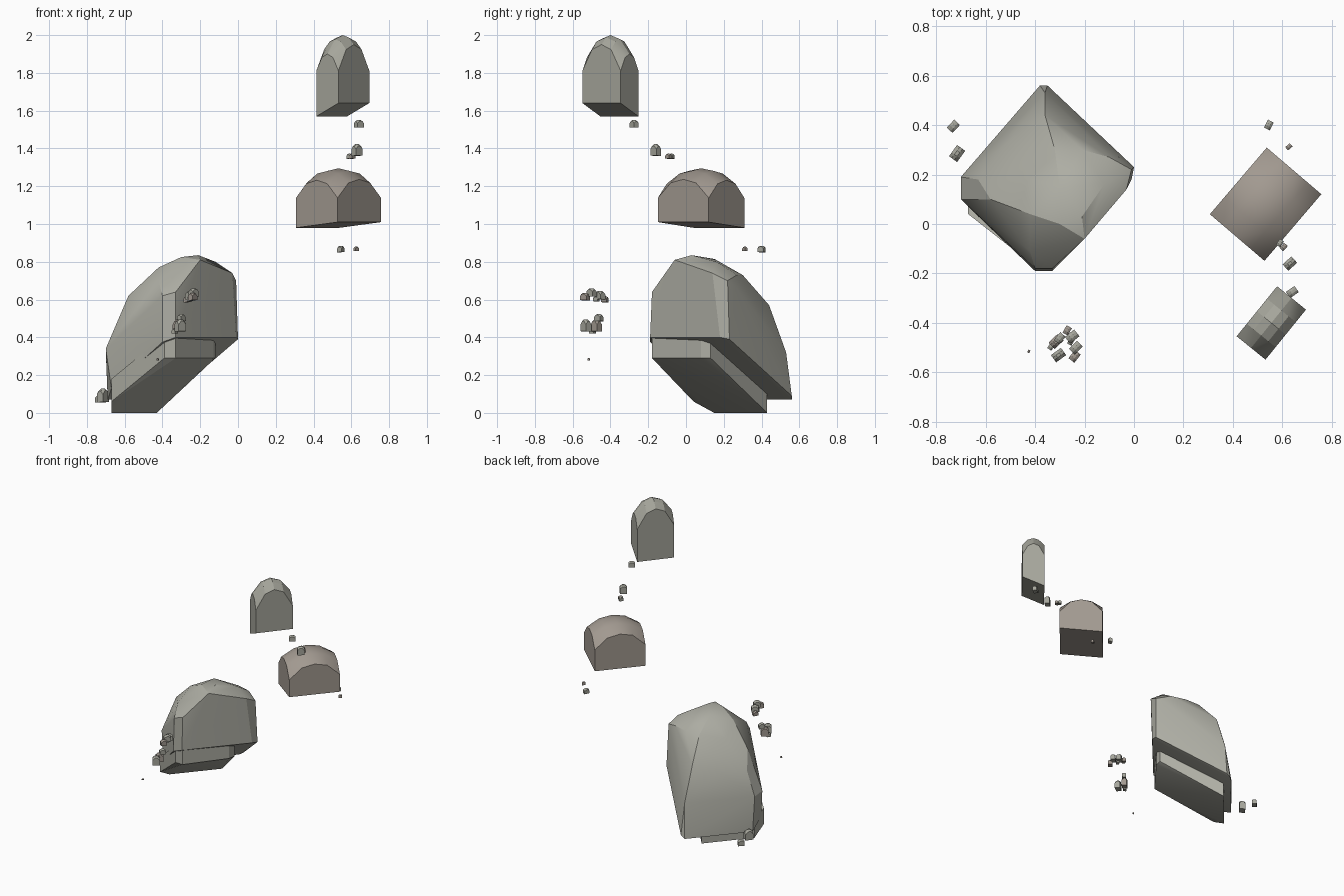
import bpy, bmesh, math
from mathutils import Vector

if "Cube" in bpy.data.objects:
    bpy.data.objects.remove(bpy.data.objects["Cube"])


def material(name, rgb):
    m = bpy.data.materials.new(name)
    m.diffuse_color = (*rgb, 1)
    m.use_nodes = True
    m.node_tree.nodes["Principled BSDF"].inputs["Base Color"].default_value = m.diffuse_color
    return m


GREY = material("grey_stone", (0.38, 0.38, 0.33))
PALE = material("pale_stone", (0.42, 0.42, 0.37))
BROWN = material("brown_stone", (0.36, 0.32, 0.28))


def hull(name, points, mat, angle=22):
    """Convex stone wrapped around a set of points."""
    bm = bmesh.new()
    for p in points:
        bm.verts.new(p)
    res = bmesh.ops.convex_hull(bm, input=bm.verts)
    loose = {g for g in res["geom_interior"] + res["geom_unused"]
             if isinstance(g, bmesh.types.BMVert)}
    bmesh.ops.delete(bm, geom=list(loose), context='VERTS')
    bmesh.ops.dissolve_limit(bm, angle_limit=math.radians(2),
                             verts=bm.verts, edges=bm.edges)
    bmesh.ops.recalc_face_normals(bm, faces=bm.faces)
    me = bpy.data.meshes.new(name)
    bm.to_mesh(me)
    bm.free()
    ob = bpy.data.objects.new(name, me)
    bpy.context.collection.objects.link(ob)
    me.materials.append(mat)
    bpy.ops.object.select_all(action='DESELECT')
    ob.select_set(True)
    bpy.context.view_layer.objects.active = ob
    bpy.ops.object.shade_smooth_by_angle(angle=math.radians(angle))
    return ob


def domed(name, x, y, half_u, half_d, low, tilt, z0, top, cu, cd, yaw, mat, n=4):
    """Block with a tilted flat base, upright sides and an ellipsoid crown."""
    ca, sa = math.cos(yaw), math.sin(yaw)

    def place(u, d, z):
        u, d = u * half_u, d * half_d
        return Vector((x + u * ca + d * sa, y + u * sa - d * ca, z))
    pts = [place(u, d, low + tilt * (d + 1) / 2) for u in (-1, 1) for d in (-1, 1)]
    for i in range(n + 1):
        for j in range(n + 1):
            u, d = 2 * i / n - 1, 2 * j / n - 1
            z = z0 + (top - z0) * math.sqrt(1 - cu * u * u - cd * d * d)
            pts.append(place(u, d, z))
    return hull(name, pts, mat)


# two floating upper stones
domed("tall_stone", 0.555, -0.40, 0.130, 0.075, 1.57, 0.07, 1.70, 2.0,
      0.556, 0.306, math.radians(51), GREY)
domed("middle_stone", 0.532, 0.08, 0.177, 0.145, 0.98, 0.03, 1.05, 1.295,
      0.45, 0.42, math.radians(49.5), BROWN)

# large boulder: slanted underside, rim and crown
underside = [(-.33, -.19, .40), (0, .23, .39), (-.01, .18, .40), (-.40, -.19, .375),
             (-.67, .07, .13), (-.69, .20, .07), (-.38, .56, .07), (-.35, .56, .09)]
rim = [(-.33, -.18, .64), (-.40, -.18, .62), (-.20, -.06, .81), (-.03, .14, .74),
       (-.01, .22, .70), (-.05, .26, .67), (-.70, .10, .34), (-.70, .19, .33),
       (-.58, .10, .62), (-.63, .18, .50), (-.42, -.11, .70), (-.10, .27, .73)]
crown = [(-.30, 0, .825), (-.21, .03, .835), (-.12, .16, .80), (-.42, .04, .77),
         (-.30, .15, .815), (-.21, .30, .73), (-.32, .30, .73), (-.46, .19, .70),
         (-.36, .44, .57), (-.36, .53, .32), (-.51, .33, .52)]
hull("boulder", underside + rim + crown, PALE, 24)

# inset slab below the boulder
foot = [(-.33, -.18, .29), (-.39, -.18, .29), (-.12, .13, .29), (-.13, .08, .29),
        (-.67, .04, .06), (-.67, .15, 0), (-.43, .43, 0)]
hull("boulder_foot", foot + [(x, y, z + .12) for x, y, z in foot], PALE)

# pebbles: x, y, base z, half length
pebbles = [
    (.64, -.275, 1.51, .021), (.63, -.16, 1.36, .024),
    (.605, -.093, 1.345, .014), (.59, -.077, 1.345, .014),
    (.545, .40, .85, .018), (.626, .312, .857, .012),
    (-.73, .395, .055, .022), (-.715, .285, .055, .028),
    (-.27, -.43, .585, .017), (-.25, -.455, .60, .024), (-.235, -.50, .615, .023),
    (-.24, -.535, .595, .021), (-.255, -.475, .59, .014),
    (-.305, -.53, .43, .025), (-.315, -.475, .43, .025), (-.30, -.462, .485, .020),
    (-.335, -.495, .42, .014), (-.425, -.515, .278, .006),
]
for i, (x, y, z, s) in enumerate(pebbles):
    h = s * (2.7 if i in (1, 7, 13, 14) else 2.0)
    domed(f"pebble_{i + 1}", x, y, s, s * 0.72, z, s * 0.1, z + h * 0.35, z + h,
          0.5, 0.4, math.radians(50 + (i * 37) % 30 - 15), BROWN if i % 3 == 2 else GREY, 3)
